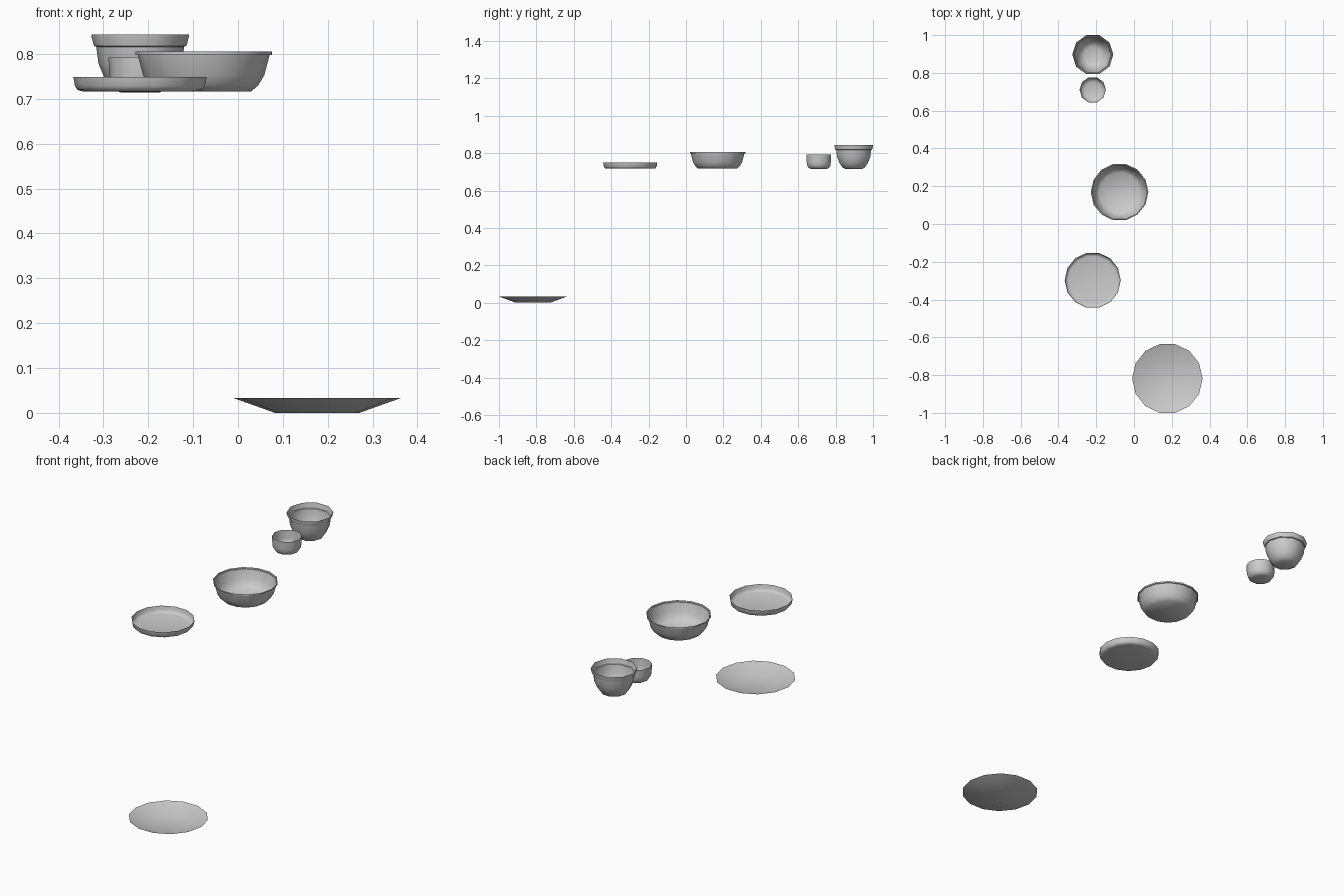
import bpy, bmesh
from math import cos, sin, pi, radians

if "Cube" in bpy.data.objects:
    bpy.data.objects.remove(bpy.data.objects["Cube"])


def vessel(name, centre, sides, profile):
    """Thin open dish: a flat base plus rings lathed from (radius, height)."""
    bm = bmesh.new()
    rings = []
    for r, z in profile:
        rings.append([bm.verts.new((r * cos(2 * pi * i / sides),
                                    r * sin(2 * pi * i / sides), z))
                      for i in range(sides)])
    base = bm.faces.new(list(reversed(rings[0])))
    for low, high in zip(rings, rings[1:]):
        for i in range(sides):
            j = (i + 1) % sides
            bm.faces.new((low[i], low[j], high[j], high[i])).smooth = True
    base.smooth = False
    mesh = bpy.data.meshes.new(name)
    bm.to_mesh(mesh)
    bm.free()
    mesh.set_sharp_from_angle(angle=radians(42))
    obj = bpy.data.objects.new(name, mesh)
    obj.location = centre
    bpy.context.collection.objects.link(obj)
    return obj


# Wide shallow plate at ground level
vessel("plate", (0.1765, -0.818, 0), 14,
       [(0.094, 0), (0.1865, 0.033)])

# Low straight-sided dish
vessel("shallow_dish", (-0.2185, -0.298, 0.7165), 14,
       [(0.128, 0), (0.139, 0.003), (0.145, 0.012), (0.1485, 0.0325)])

# Large serving bowl with a stepped lip
vessel("serving_bowl", (-0.0765, 0.169, 0.7165), 14,
       [(0.106, 0), (0.122, 0.014), (0.135, 0.036), (0.147, 0.081),
        (0.152, 0.081), (0.1525, 0.0885)])

# Small cup
vessel("small_cup", (-0.2185, 0.71, 0.715), 10,
       [(0.043, 0), (0.056, 0.005), (0.065, 0.018), (0.068, 0.036),
        (0.07, 0.077)])

# Deep bowl with a flared rim band
vessel("deep_bowl", (-0.218, 0.8965, 0.714), 10,
       [(0.043, 0), (0.063, 0.009), (0.08, 0.033), (0.093, 0.065),
        (0.098, 0.102), (0.103, 0.104), (0.108, 0.122), (0.1088, 0.129)])
